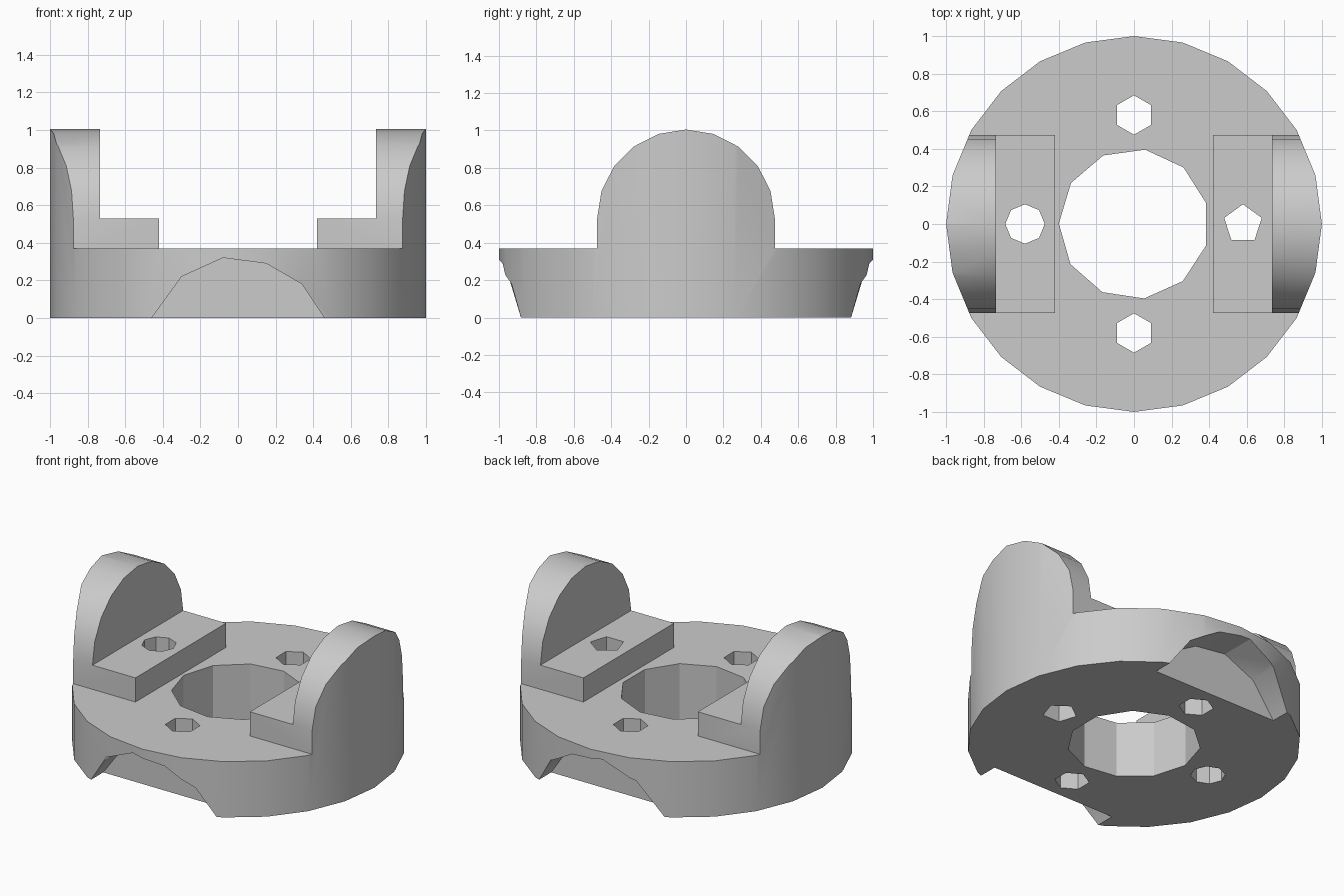
import bpy
import bmesh
from math import sin, cos, pi, radians
from mathutils import Matrix

if "Cube" in bpy.data.objects:
    bpy.data.objects.remove(bpy.data.objects["Cube"], do_unlink=True)

DISC_TOP, STEP_TOP, EAR_HALF = 0.37, 0.53, 0.475

grey = bpy.data.materials.new("plain grey")
grey.use_nodes = True
grey.diffuse_color = (0.6, 0.6, 0.6, 1)
grey.node_tree.nodes["Principled BSDF"].inputs["Base Color"].default_value = (0.6, 0.6, 0.6, 1)


def prism(name, points, axis, start, end):
    """Extrude a 2D outline along x, y or z between two positions."""
    place = {"x": lambda a, b: (start, a, b),
             "y": lambda a, b: (a, start, b),
             "z": lambda a, b: (a, b, start)}[axis]
    bm = bmesh.new()
    face = bm.faces.new([bm.verts.new(place(a, b)) for a, b in points])
    side = bmesh.ops.extrude_face_region(bm, geom=[face])["geom"]
    shift = [(end - start) * (axis == k) for k in "xyz"]
    bmesh.ops.translate(bm, vec=shift, verts=[v for v in side if isinstance(v, bmesh.types.BMVert)])
    bmesh.ops.recalc_face_normals(bm, faces=bm.faces)
    mesh = bpy.data.meshes.new(name)
    bm.to_mesh(mesh)
    bm.free()
    obj = bpy.data.objects.new(name, mesh)
    bpy.context.collection.objects.link(obj)
    mesh.materials.append(grey)
    return obj


def ring(sides, radius, cx=0, cy=0, turn=0.0):
    return [(cx + radius * cos(turn + 2 * pi * i / sides),
             cy + radius * sin(turn + 2 * pi * i / sides)) for i in range(sides)]


def cut(target, cutter):
    mod = target.modifiers.new("cut", "BOOLEAN")
    mod.operation, mod.solver, mod.object = "DIFFERENCE", "EXACT", cutter
    bpy.context.view_layer.objects.active = target
    bpy.ops.object.modifier_apply(modifier=mod.name)
    bpy.data.objects.remove(cutter, do_unlink=True)


# Round stock that the disc and both ears are carved from
hub = prism("flanged_hub", ring(24, 1.0), "z", 0, 1.1)

# Stepped channel between the ears
half = [(0.42, DISC_TOP), (0.42, STEP_TOP), (0.735, STEP_TOP), (0.735, 1.3)]
cut(hub, prism("channel", [(-x, z) for x, z in reversed(half)] + half, "y", -1.3, 1.3))

# Space around the round-topped ears, front and back
arch = [(-EAR_HALF * cos(pi * i / 10), STEP_TOP + EAR_HALF * sin(pi * i / 10)) for i in range(11)]
outline = ([(-1.3, DISC_TOP), (-EAR_HALF, DISC_TOP)] + arch
           + [(EAR_HALF, DISC_TOP), (1.3, DISC_TOP), (1.3, 1.3), (-1.3, 1.3)])
cut(hub, prism("ear_surround", outline, "x", -1.3, 1.3))

# Arched notches under the front and back rim
notch = [(-0.46, 0), (-0.3, 0.22), (-0.08, 0.32), (0.15, 0.29), (0.34, 0.18), (0.46, 0),
         (0.46, -0.2), (-0.46, -0.2)]
for side in (-1, 1):
    cut(hub, prism("notch", notch, "y", side * 0.755, side * 1.3))

# Centre bore and four bolt holes
cut(hub, prism("bore", ring(11, 0.4, turn=radians(16)), "z", -0.2, 1.3))
for sides, x, y in ((5, 0.58, 0), (8, -0.58, 0), (6, 0, 0.58), (6, 0, -0.58)):
    cut(hub, prism("bolt_hole", ring(sides, 0.105, x, y, pi / 2), "z", -0.2, 1.3))

# Smooth round surfaces, crisp machined edges
bpy.ops.object.select_all(action="DESELECT")
hub.select_set(True)
bpy.context.view_layer.objects.active = hub
bpy.ops.object.shade_smooth_by_angle(angle=radians(30))
